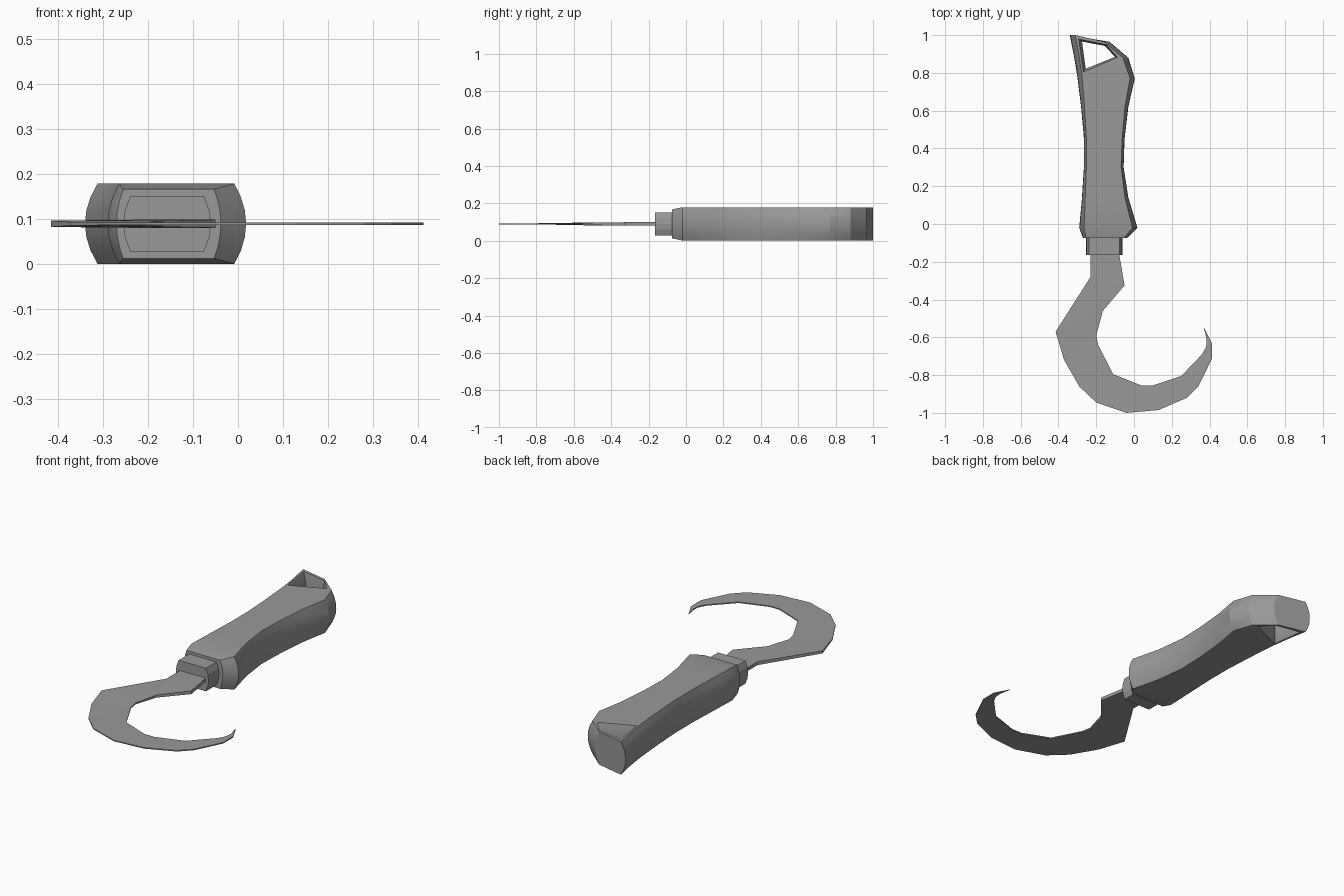
import bpy
import bmesh

if "Cube" in bpy.data.objects:
    bpy.data.objects.remove(bpy.data.objects["Cube"])

MID = 0.09  # height of the symmetry plane

grey = bpy.data.materials.new("plain grey")
grey.use_nodes = True
colour = (0.32, 0.32, 0.32, 1)
grey.diffuse_color = colour
grey.node_tree.nodes["Principled BSDF"].inputs["Base Color"].default_value = colour


def loft(name, rings):
    """Skin a row of equal closed rings and cap both ends."""
    bm = bmesh.new()
    rows = [[bm.verts.new(p) for p in ring] for ring in rings]
    count = len(rows[0])
    for a, b in zip(rows, rows[1:]):
        for i in range(count):
            j = (i + 1) % count
            bm.faces.new((a[i], a[j], b[j], b[i]))
    bm.faces.new(rows[0])
    bm.faces.new(rows[-1][::-1])
    bmesh.ops.recalc_face_normals(bm, faces=bm.faces)
    mesh = bpy.data.meshes.new(name)
    bm.to_mesh(mesh)
    bm.free()
    mesh.materials.append(grey)
    obj = bpy.data.objects.new(name, mesh)
    bpy.context.collection.objects.link(obj)
    return obj


def activate(obj):
    bpy.ops.object.select_all(action="DESELECT")
    obj.select_set(True)
    bpy.context.view_layer.objects.active = obj


def barrel_ring(left, right, bulge, half, steps):
    """Section with flat top and bottom and sides that bow outward."""
    levels = [2 * i / steps - 1 for i in range(steps + 1)]
    ring = []
    for (x, y), side, order in ((left, -1, levels), (right, 1, levels[::-1])):
        for t in order:
            inset = bulge * t * t
            ring.append((x - side * inset, y, MID + half * t))
    return ring


# Handle: left point, right point, side bulge, half height
stations = [
    ((-0.27, -0.075), (-0.038, -0.075), 0.015, 0.077),
    ((-0.29, -0.02), (0.018, -0.02), 0.026, 0.089),
    ((-0.277, 0.12), (-0.03, 0.14), 0.018, 0.089),
    ((-0.265, 0.3), (-0.055, 0.3), 0.013, 0.089),
    ((-0.265, 0.45), (-0.05, 0.45), 0.013, 0.089),
    ((-0.28, 0.62), (-0.03, 0.62), 0.018, 0.089),
    ((-0.3, 0.78), (0.004, 0.77), 0.025, 0.089),
    ((-0.32, 0.9), (-0.03, 0.88), 0.028, 0.089),
    ((-0.34, 1.0), (-0.13, 0.965), 0.028, 0.089),
]
handle = loft("handle", [barrel_ring(*s, 6) for s in stations])

# Lanyard hole, slightly narrower at mid height
hole = [(-0.298, 0.982), (-0.145, 0.952), (-0.085, 0.882), (-0.272, 0.8)]
waist = [(-0.275, 0.966), (-0.155, 0.943), (-0.1, 0.885), (-0.256, 0.822)]
cutter_rings = [
    [(x, y, MID + dz) for x, y in outline]
    for outline, dz in ((hole, -0.1), (waist, -0.05), (waist, 0.05), (hole, 0.1))
]
cutter = loft("hole_cutter", cutter_rings)
cutter.hide_render = True
activate(handle)
cut = handle.modifiers.new("lanyard hole", "BOOLEAN")
cut.operation = "DIFFERENCE"
cut.solver = "EXACT"
cut.object = cutter
bpy.ops.object.modifier_apply(modifier=cut.name)
bpy.data.objects.remove(cutter)
bpy.ops.object.shade_smooth_by_angle(angle=0.5)

# Collar between handle and blade
loft("collar", [
    barrel_ring((-0.255, y), (-0.06, y), 0.016, 0.062, 4) for y in (-0.07, -0.165)
])

# Hooked blade: outer point, inner point, half thickness
blade_path = [
    ((-0.23, -0.15), (-0.08, -0.15), 0.009),
    ((-0.23, -0.28), (-0.05, -0.325), 0.009),
    ((-0.415, -0.57), (-0.165, -0.46), 0.007),
    ((-0.37, -0.72), (-0.2, -0.59), 0.004),
    ((-0.29, -0.86), (-0.19, -0.64), 0.003),
    ((-0.2, -0.945), (-0.11, -0.795), 0.003),
    ((-0.04, -1.0), (0.04, -0.855), 0.003),
    ((0.13, -0.985), (0.1, -0.855), 0.003),
    ((0.28, -0.92), (0.25, -0.805), 0.003),
    ((0.34, -0.86), (0.36, -0.69), 0.003),
    ((0.412, -0.715), (0.382, -0.65), 0.003),
    ((0.412, -0.63), (0.385, -0.61), 0.003),
    ((0.37, -0.55), (0.372, -0.552), 0.002),
]
loft("blade", [
    [(*outer, MID - h), (*outer, MID + h), (*inner, MID + h), (*inner, MID - h)]
    for outer, inner, h in blade_path
])
